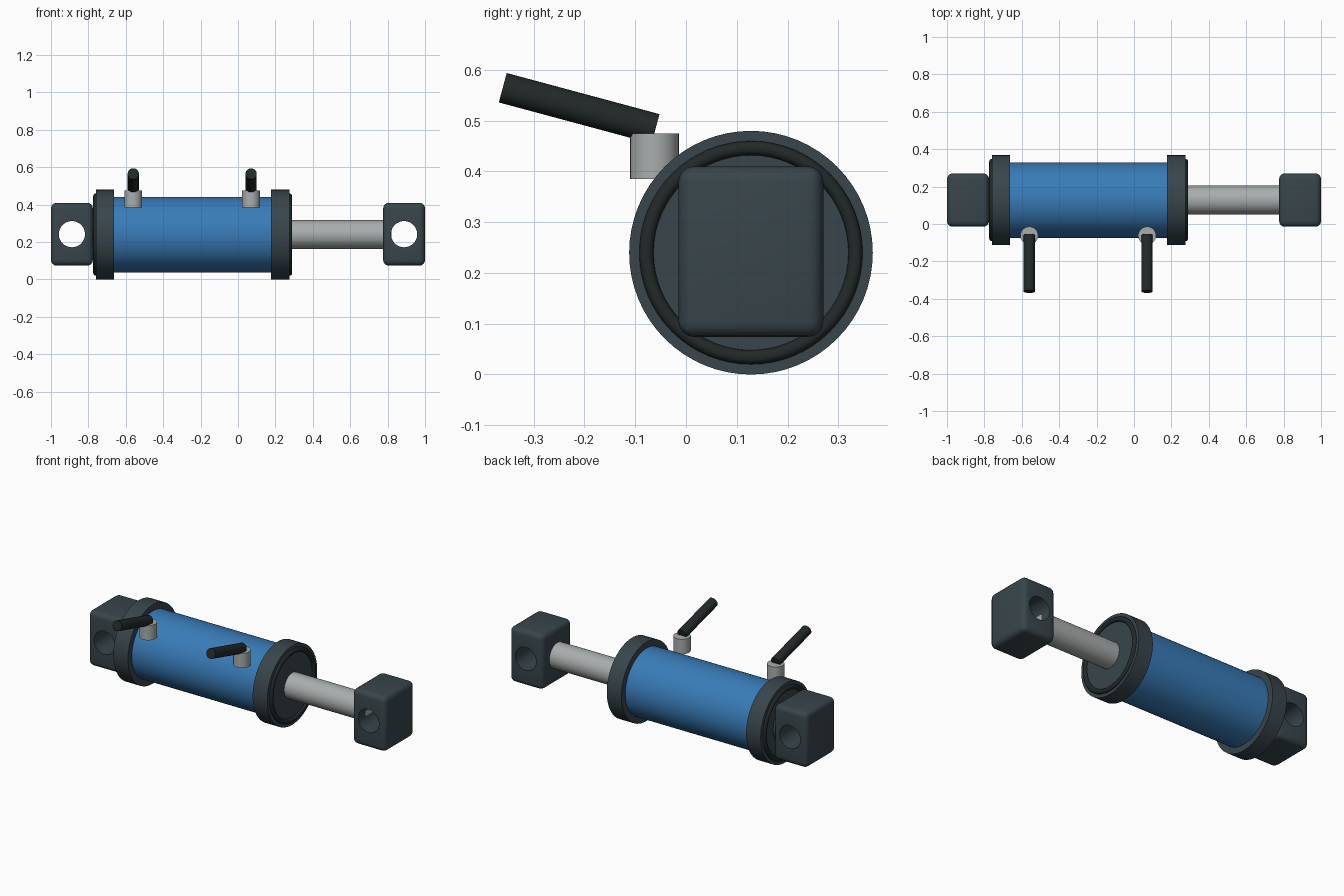
import bpy, math
from mathutils import Vector

if "Cube" in bpy.data.objects:
    bpy.data.objects.remove(bpy.data.objects["Cube"])

CY, CZ = 0.128, 0.24  # cylinder axis position

def material(name, rgb):
    m = bpy.data.materials.new(name)
    m.diffuse_color = (*rgb, 1)
    m.use_nodes = True
    m.node_tree.nodes["Principled BSDF"].inputs["Base Color"].default_value = m.diffuse_color
    return m

BLUE = material("blue_paint", (0.04, 0.2, 0.48))
DARK = material("dark_steel", (0.04, 0.06, 0.07))
BLACK = material("black_rubber", (0.016, 0.022, 0.022))
SILVER = material("silver", (0.4, 0.42, 0.42))

def finish(o, name, mat, smooth=True):
    o.name = name
    o.data.materials.append(mat)
    if smooth:
        bpy.ops.object.shade_smooth_by_angle(angle=math.radians(35))
    return o

def rod_between(name, a, b, r, mat, verts=64):
    a, b = Vector(a), Vector(b)
    bpy.ops.mesh.primitive_cylinder_add(vertices=verts, radius=r, depth=(b - a).length,
        location=(a + b) / 2, rotation=(b - a).to_track_quat('Z', 'Y').to_euler())
    return finish(bpy.context.object, name, mat)

def axial(name, x0, x1, r, mat):
    return rod_between(name, (x0, CY, CZ), (x1, CY, CZ), r, mat)

# Barrel and piston rod
axial("barrel", -0.67, 0.19, 0.202, BLUE)
axial("piston_rod", 0.25, 0.82, 0.077, SILVER)

# End collars with sealing rings
for side, x0, x1, face in (("rear", -0.76, -0.662, -0.76), ("front", 0.177, 0.275, 0.275)):
    axial(side + "_collar", x0, x1, 0.24, DARK)
    bpy.ops.mesh.primitive_torus_add(major_radius=0.206, minor_radius=0.014,
        major_segments=64, minor_segments=16, location=(face, CY, CZ),
        rotation=(0, math.pi / 2, 0))
    finish(bpy.context.object, side + "_seal_ring", BLACK)

# Rear mount stub joining the block to the collar
axial("rear_stub", -0.79, -0.75, 0.12, DARK)

# Rounded mounting blocks with a pin hole through y
for side, x in (("rear", -0.888), ("front", 0.888)):
    bpy.ops.mesh.primitive_cube_add(size=1, location=(x, CY, 0.242))
    block = bpy.context.object
    block.scale = (0.224, 0.285, 0.336)
    bpy.ops.object.transform_apply(location=False, rotation=False, scale=True)
    cutter = rod_between(side + "_hole_cutter", (x, -0.2, 0.242), (x, 0.5, 0.242), 0.07, DARK, 48)
    cutter.hide_render = True
    cutter.hide_set(True)
    bpy.context.view_layer.objects.active = block
    block.select_set(True)
    bev = block.modifiers.new("round", 'BEVEL')
    bev.width, bev.segments = 0.03, 4
    cut = block.modifiers.new("hole", 'BOOLEAN')
    cut.operation, cut.object, cut.solver = 'DIFFERENCE', cutter, 'EXACT'
    for mod in ("round", "hole"):
        bpy.ops.object.modifier_apply(modifier=mod)
    bpy.data.objects.remove(cutter)
    finish(block, side + "_mount_block", DARK)

# Hose ports and angled hoses
for side, x in (("rear", -0.56), ("front", 0.07)):
    rod_between(side + "_port", (x, -0.062, 0.385), (x, -0.062, 0.475), 0.048, SILVER, 32)
    rod_between(side + "_hose", (x, -0.06, 0.484), (x, -0.361, 0.565), 0.03, BLACK, 32)
